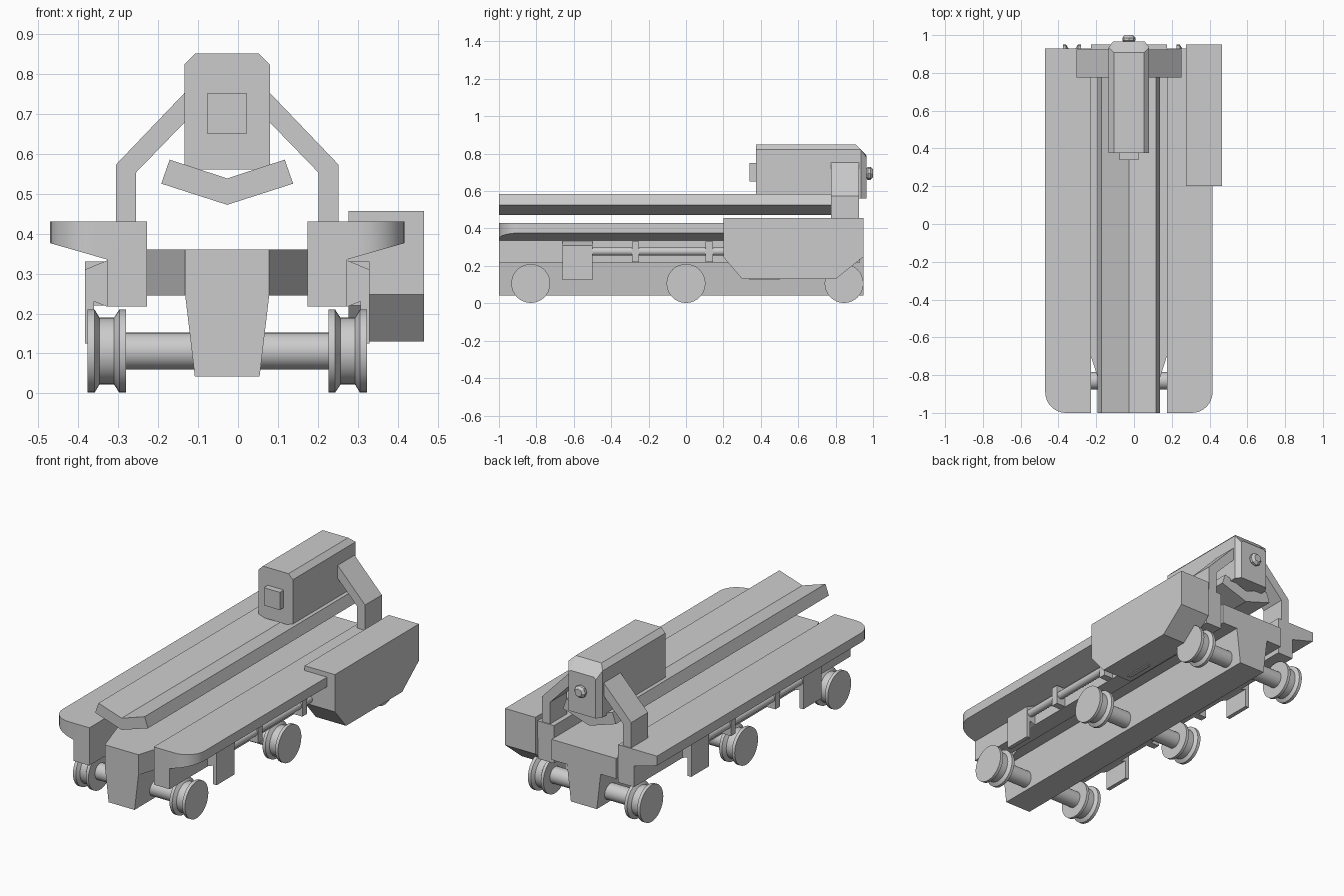
import bpy, bmesh, math
from mathutils import Matrix, Vector

cube = bpy.data.objects.get("Cube")
if cube:
    bpy.data.objects.remove(cube, do_unlink=True)

grey = bpy.data.materials.new("plain_grey")
grey.use_nodes = True
COLOUR = (0.6, 0.6, 0.6, 1)
grey.diffuse_color = COLOUR
grey.node_tree.nodes["Principled BSDF"].inputs["Base Color"].default_value = COLOUR

AXIS = -0.027  # centre line of the chassis


def finish(bm, name, smooth=False):
    bmesh.ops.recalc_face_normals(bm, faces=bm.faces)
    mesh = bpy.data.meshes.new(name)
    bm.to_mesh(mesh)
    bm.free()
    mesh.materials.append(grey)
    obj = bpy.data.objects.new(name, mesh)
    bpy.context.collection.objects.link(obj)
    if smooth:
        bpy.ops.object.select_all(action="DESELECT")
        obj.select_set(True)
        bpy.context.view_layer.objects.active = obj
        bpy.ops.object.shade_smooth_by_angle(angle=math.radians(30))
    return obj


def loft(rings):
    """Skin equal-length rings of points and cap both ends."""
    bm = bmesh.new()
    loops = [[bm.verts.new(p) for p in ring] for ring in rings]
    n = len(loops[0])
    for a, b in zip(loops, loops[1:]):
        for i in range(n):
            j = (i + 1) % n
            bm.faces.new((a[i], a[j], b[j], b[i]))
    bm.faces.new(loops[0])
    bm.faces.new(loops[-1])
    return bm


def along_y(profile, y0, y1, side=1):
    """Extrude an x-z profile (x measured from the centre line)."""
    return loft([[(AXIS + side * x, y, z) for x, z in profile] for y in (y0, y1)])


def lathe(profile, origin, direction, steps=32):
    """Solid of revolution from (distance, radius) pairs."""
    turn = Vector(direction).to_track_quat("Z", "Y").to_matrix()
    rings = []
    for d, r in profile:
        rings.append([Vector(origin) + turn @ Vector((
            r * math.cos(math.tau * k / steps), r * math.sin(math.tau * k / steps), d))
            for k in range(steps)])
    return loft(rings)


def box(name, x0, x1, y0, y1, z0, z1, side=1):
    return finish(along_y([(x0, z0), (x1, z0), (x1, z1), (x0, z1)], y0, y1, side), name)


# Central deck with tapered nose, and the keel under it
plan = [(-0.105, -1), (0.105, -1), (0.201, -0.7), (0.201, 0.95), (-0.201, 0.95), (-0.201, -0.7)]
finish(loft([[(AXIS + x, y, z) for x, y in plan] for z in (0.245, 0.36)]), "deck")
finish(along_y([(-0.105, 0.245), (0.105, 0.245), (0.081, 0.042), (-0.081, 0.042)], -1, 0.95), "keel")

# Chevron trough
finish(along_y([(-0.144, 0.585), (-0.165, 0.525), (0, 0.472), (0.165, 0.525),
                (0.144, 0.585), (0, 0.538)], -1, 0.9), "trough")

WING = [(0.201, 0.217), (0.3, 0.217), (0.3, 0.335), (0.443, 0.376), (0.443, 0.43), (0.201, 0.43)]
BRACKET = [(0.3, 0.333), (0.356, 0.31), (0.356, 0.125), (0.333, 0.125), (0.333, 0.23), (0.3, 0.217)]
ARM = [(0.278, 0.42), (0.278, 0.573), (0.1, 0.759), (0.1, 0.685), (0.228, 0.553), (0.228, 0.42)]
WHEEL = [(0.253, 0.104), (0.27, 0.104), (0.283, 0.084), (0.32, 0.084), (0.332, 0.104), (0.35, 0.104)]

for side, label in ((1, "left"), (-1, "right")):
    # Side beam with rounded front corner
    bm = along_y(WING, -1, 0.93, side)
    corner = [e for e in bm.edges if all(
        abs(v.co.x - AXIS) > 0.44 and v.co.y < -0.99 for v in e.verts)]
    bmesh.ops.bevel(bm, geom=corner, offset=0.11, segments=8, profile=0.5, affect="EDGES")
    finish(bm, label + "_side_beam", smooth=True)

    # Hanging brackets, with a pipe and its clamps between them
    for y, place in ((-0.66, "front"), (0.34, "rear")):
        finish(along_y(BRACKET, y, y + 0.16, side), f"{label}_{place}_bracket")
    start = (AXIS + side * 0.33, -0.5, 0.277)
    finish(lathe([(0, 0.022), (0.84, 0.022)], start, (0, 1, 0), 20), label + "_pipe", smooth=True)
    for y in (-0.27, 0.125):
        box(label + "_pipe_clamp", 0.3, 0.356, y - 0.02, y + 0.02, 0.22, 0.33, side)

    # Bent arm holding the rear housing
    finish(along_y(ARM, 0.775, 0.925, side), label + "_arm")

# Axles with grooved wheels
for y, place in ((-0.83, "front"), (0, "middle"), (0.845, "rear")):
    hub = (AXIS, y, 0.106)
    finish(lathe([(-0.26, 0.046), (0.26, 0.046)], hub, (1, 0, 0)), place + "_axle", smooth=True)
    for side, label in ((1, "left"), (-1, "right")):
        finish(lathe(WHEEL, hub, (side, 0, 0)), f"{place}_{label}_wheel", smooth=True)


# Rear housing, chamfered along the top and around the back
def housing_ring(half, top, cut, y_side, y_top):
    right = [(half, y_side, 0.56), (half, y_side, top - cut), (half - cut, y_top, top)]
    left = [(-x, y, z) for x, y, z in reversed(right)]
    return [(AXIS + x, y, z) for x, y, z in right + left]


finish(loft([housing_ring(0.107, 0.85, 0.027, 0.375, 0.375),
             housing_ring(0.107, 0.85, 0.027, 0.935, 0.907),
             housing_ring(0.085, 0.79, 0.012, 0.965, 0.965)]), "rear_housing")
box("housing_front_plate", -0.05, 0.05, 0.34, 0.38, 0.65, 0.75)
finish(lathe([(0, 0.022), (0.012, 0.035), (0.026, 0.035), (0.04, 0.022)],
              (AXIS, 0.96, 0.695), (0, 1, 0), 8), "housing_knob")

# Equipment box on the left side
outline = [(0.2, 0.457), (0.95, 0.457), (0.95, 0.25), (0.8, 0.13), (0.3, 0.13), (0.2, 0.247)]
finish(loft([[(x, y, z) for y, z in outline] for x in (0.276, 0.465)]), "equipment_box")
